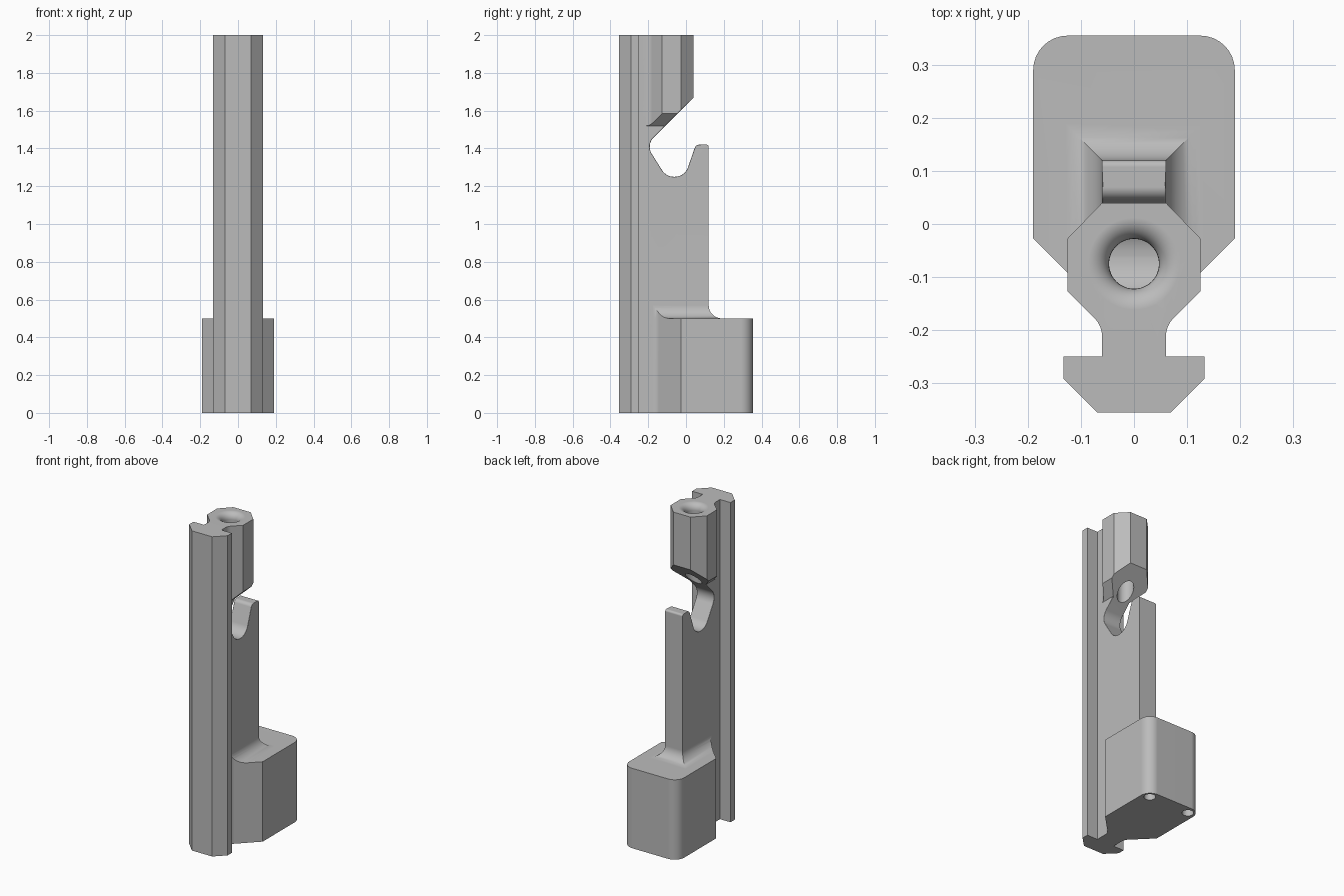
import bpy, bmesh, math
from mathutils import Vector

if "Cube" in bpy.data.objects:
    bpy.data.objects.remove(bpy.data.objects["Cube"])

grey = bpy.data.materials.new("plain_grey")
grey.diffuse_color = (0.5, 0.5, 0.5, 1)
grey.use_nodes = True
grey.node_tree.nodes["Principled BSDF"].inputs["Base Color"].default_value = grey.diffuse_color


def rounded(points, steps=8):
    """Outline from (a, b) corners, or (a, b, radius) for a rounded corner."""
    out = []
    for i, p in enumerate(points):
        c = Vector(p[:2])
        if len(p) == 2:
            out.append(c)
            continue
        u = (Vector(points[i - 1][:2]) - c).normalized()
        v = (Vector(points[(i + 1) % len(points)][:2]) - c).normalized()
        half = u.angle(v) / 2
        centre = c + (u + v).normalized() * p[2] / math.sin(half)
        a = c + u * p[2] / math.tan(half) - centre
        b = c + v * p[2] / math.tan(half) - centre
        turn = math.pi - 2 * half
        for k in range(steps + 1):
            t = k / steps
            out.append(centre + (a * math.sin((1 - t) * turn) + b * math.sin(t * turn)) / math.sin(turn))
    return out


def mirrored(half):
    """Close a right-hand half outline with its mirror image."""
    return half + [(-p[0],) + tuple(p[1:]) for p in reversed(half)]


def loft(name, rings):
    """Solid through rings of equal point count, capped at both ends."""
    bm = bmesh.new()
    rows = [[bm.verts.new(p) for p in ring] for ring in rings]
    n = len(rows[0])
    for lo, hi in zip(rows, rows[1:]):
        for i in range(n):
            j = (i + 1) % n
            bm.faces.new((lo[i], lo[j], hi[j], hi[i]))
    bm.faces.new(rows[0][::-1])
    bm.faces.new(rows[-1])
    bmesh.ops.recalc_face_normals(bm, faces=bm.faces)
    mesh = bpy.data.meshes.new(name)
    bm.to_mesh(mesh)
    bm.free()
    mesh.materials.append(grey)
    ob = bpy.data.objects.new(name, mesh)
    bpy.context.collection.objects.link(ob)
    return ob


def prism(name, outline, z0, z1):
    pts = rounded(outline)
    return loft(name, [[(p.x, p.y, z) for p in pts] for z in (z0, z1)])


def cylinder(name, x, y, rings, n=48):
    return loft(name, [[(x + r * math.cos(math.tau * i / n), y + r * math.sin(math.tau * i / n), z)
                        for i in range(n)] for r, z in rings])


def combine(target, other, operation):
    mod = target.modifiers.new("combine", 'BOOLEAN')
    mod.operation, mod.solver, mod.object = operation, 'EXACT', other
    bpy.context.view_layer.objects.active = target
    bpy.ops.object.modifier_apply(modifier=mod.name)
    bpy.data.objects.remove(other)


# Dovetail rail along the front
body = prism("rail_hook_body", mirrored([(0.07, -0.355), (0.133, -0.292), (0.133, -0.25)]), 0, 2)

# Web with the hook notch, profile in y and z
W = 0.06
profile = rounded([(-0.3, 0), (0.12, 0), (0.12, 1.42, 0.012), (0.052, 1.42, 0.025),
                   (-0.007, 1.25, 0.075), (-0.105, 1.25, 0.075), (-0.211, 1.419, 0.07),
                   (-0.12, 1.51), (0.04, 1.67), (0.04, 2), (-0.3, 2)])
web = loft("web", [[(x, p.x, p.y) for p in profile] for x in (-W, W)])

# Soften the side edges of the notch
bm = bmesh.new()
bm.from_mesh(web.data)
edges = [e for e in bm.edges
         if abs(e.verts[0].co.x - e.verts[1].co.x) < 1e-4
         and all(v.co.y < 0.1 and 1.2 < v.co.z < 1.515 for v in e.verts)]
bmesh.ops.bevel(bm, geom=edges, offset=0.018, segments=4, profile=0.5,
                affect='EDGES', clamp_overlap=True)
bm.to_mesh(web.data)
bm.free()

# Eight-sided head with sloped undersides
head = prism("head", mirrored([(0.06, -0.23), (0.06, -0.192, 0.05), (0.125, -0.127),
                               (0.125, -0.027), (0.06, 0.04)]), 1.2, 2)
bm = bmesh.new()
bm.from_mesh(head.data)
for co, no in (((0, 0, 1.46), (-1, 0, 1)), ((0, 0, 1.46), (1, 0, 1)), ((0, 0, 1.63), (0, -1, 1))):
    cut = bmesh.ops.bisect_plane(bm, geom=bm.verts[:] + bm.edges[:] + bm.faces[:],
                                 plane_co=co, plane_no=no, clear_inner=True)
    rim = [e for e in cut["geom_cut"] if isinstance(e, bmesh.types.BMEdge)]
    bmesh.ops.edgenet_fill(bm, edges=rim)
bmesh.ops.recalc_face_normals(bm, faces=bm.faces)
bm.to_mesh(head.data)
bm.free()

# Base block
footprint = mirrored([(0.06, -0.23), (0.06, -0.157, 0.05), (0.19, -0.027), (0.19, 0.355, 0.065)])
base = prism("base", footprint, 0, 0.5)

# Mitred fillet between web and base, trimmed to the base outline
R = 0.07
rings = [[(-W - R, -0.22, 0.4), (W + R, -0.22, 0.4), (W + R, 0.12 + R, 0.4), (-W - R, 0.12 + R, 0.4)]]
for k in range(9):
    t = math.pi / 2 * (1 - k / 8)
    d, z = R * (1 - math.cos(t)), 0.5 + R * (1 - math.sin(t))
    rings.append([(-W - d, -0.22, z), (W + d, -0.22, z), (W + d, 0.12 + d, z), (-W - d, 0.12 + d, z)])
fillet = loft("fillet", rings)
combine(fillet, prism("fillet_trim", footprint, 0.3, 0.7), 'INTERSECT')

for part in (web, head, base, fillet):
    combine(body, part, 'UNION')

# Vertical bore with a flared mouth
flare = [(0.047, 1.42)]
for k in range(9):
    t = math.pi / 2 * k / 8
    flare.append((0.047 + 0.04 * (1 - math.cos(t)), 1.96 + 0.04 * math.sin(t)))
flare.append((0.087, 2.03))
combine(body, cylinder("bore", 0, -0.075, flare), 'DIFFERENCE')

# Two round pockets under the base
for x in (-0.14, 0.14):
    combine(body, cylinder("pocket", x, 0.305, [(0.033, -0.05), (0.033, 0.1)], 32), 'DIFFERENCE')

# Smooth the curved areas, keep edges sharp
bpy.ops.object.select_all(action='DESELECT')
body.select_set(True)
bpy.context.view_layer.objects.active = body
bpy.ops.object.shade_smooth_by_angle(angle=math.radians(30))
body.modifiers.new("weighted_normals", 'WEIGHTED_NORMAL').keep_sharp = True
